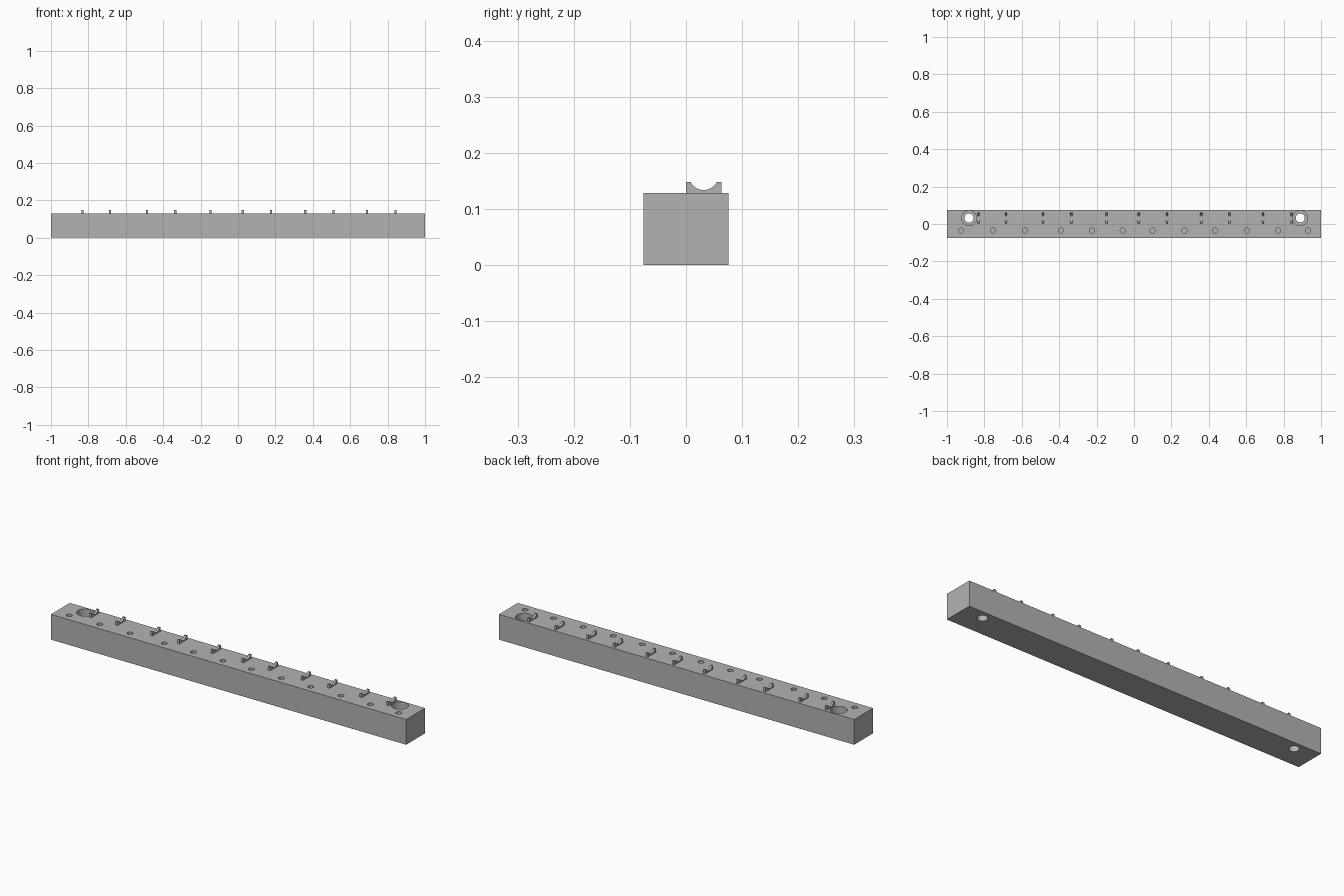
import bpy, bmesh, math

if "Cube" in bpy.data.objects:
    bpy.data.objects.remove(bpy.data.objects["Cube"])

TOP, TIP = 0.1285, 0.1485
HALF_Y = 0.076

grey = bpy.data.materials.new("plain_grey")
grey.use_nodes = True
grey.diffuse_color = (0.45, 0.45, 0.45, 1)
grey.node_tree.nodes["Principled BSDF"].inputs["Base Color"].default_value = grey.diffuse_color


def new_object(name, bm):
    bmesh.ops.recalc_face_normals(bm, faces=bm.faces)
    mesh = bpy.data.meshes.new(name)
    bm.to_mesh(mesh)
    bm.free()
    mesh.materials.append(grey)
    obj = bpy.data.objects.new(name, mesh)
    bpy.context.collection.objects.link(obj)
    return obj


def turned_solid(bm, x, y, profile, sides):
    """Closed solid of revolution from (radius, z) pairs, bottom to top."""
    rings = []
    for r, z in profile:
        angles = [2 * math.pi * i / sides for i in range(sides)]
        rings.append([bm.verts.new((x + r * math.cos(a), y + r * math.sin(a), z)) for a in angles])
    for low, high in zip(rings, rings[1:]):
        for i in range(sides):
            j = (i + 1) % sides
            bm.faces.new((low[i], low[j], high[j], high[i]))
    bm.faces.new(rings[0][::-1])
    bm.faces.new(rings[-1])


# Main bar
bm = bmesh.new()
bmesh.ops.create_cube(bm, size=1)
for v in bm.verts:
    v.co = (v.co.x * 2, v.co.y * 2 * HALF_Y, (v.co.z + 0.5) * TOP)
bar = new_object("bar", bm)

# Cutter: counterbored bolt holes and a row of blind holes
bm = bmesh.new()
for x in (-0.882, 0.889):
    turned_solid(bm, x, 0.032, [(0.024, -0.05), (0.024, 0.065), (0.04, 0.065), (0.04, 0.2)], 48)
for x in (-0.925, -0.754, -0.583, -0.39, -0.225, -0.06, 0.10, 0.27, 0.434, 0.604, 0.77, 0.93):
    turned_solid(bm, x, -0.035, [(0.014, 0.07), (0.014, 0.2)], 32)
cutter = new_object("hole_cutter", bm)
cutter.hide_render = True

# Drill the bar, then discard the cutter
drill = bar.modifiers.new("drill", 'BOOLEAN')
drill.operation = 'DIFFERENCE'
drill.solver = 'EXACT'
drill.object = cutter
bpy.context.view_layer.objects.active = bar
bar.select_set(True)
bpy.ops.object.modifier_apply(modifier=drill.name)
bpy.data.objects.remove(cutter)
bpy.ops.object.shade_smooth_by_angle(angle=math.radians(30))

# Thin saddle plates with a round notch in the top
MID, RADIUS, DIP = 0.0315, 0.026, 0.134
spread = math.acos((DIP + RADIUS - TIP) / RADIUS)
arc = []
for i in range(17):
    a = spread * (1 - i / 8)
    arc.append((MID + RADIUS * math.sin(a), DIP + RADIUS * (1 - math.cos(a))))
outline = [(0, TOP - 0.003), (2 * MID, TOP - 0.003), (2 * MID, TIP)] + arc + [(0, TIP)]

places = (-0.832, -0.684, -0.487, -0.335, -0.147, 0.026, 0.176, 0.36, 0.51, 0.69, 0.842)
for n, x in enumerate(places, 1):
    bm = bmesh.new()
    face = bm.faces.new([bm.verts.new((x - 0.006, y, z)) for y, z in outline])
    swept = bmesh.ops.extrude_face_region(bm, geom=[face])["geom"]
    moved = [g for g in swept if isinstance(g, bmesh.types.BMVert)]
    bmesh.ops.translate(bm, verts=moved, vec=(0.012, 0, 0))
    new_object(f"saddle_{n}", bm)
